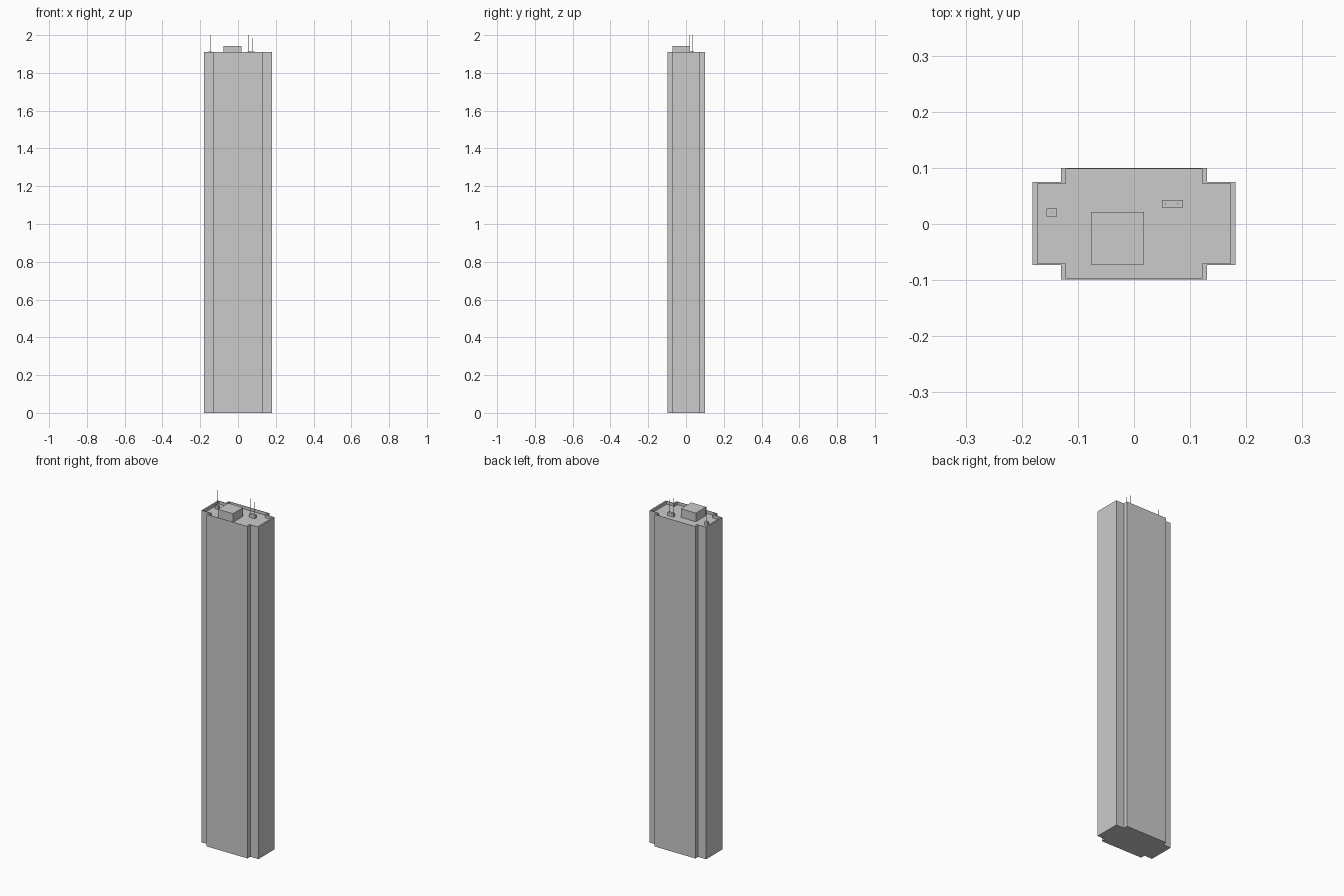
import bpy, bmesh

if "Cube" in bpy.data.objects:
    bpy.data.objects.remove(bpy.data.objects["Cube"])

TOP, ROOF = 1.91, 1.893


def finish(name, bm):
    bmesh.ops.recalc_face_normals(bm, faces=bm.faces)
    me = bpy.data.meshes.new(name)
    bm.to_mesh(me)
    bm.free()
    ob = bpy.data.objects.new(name, me)
    bpy.context.collection.objects.link(ob)
    return ob


def box(name, x0, x1, y0, y1, z0, z1):
    bm = bmesh.new()
    bmesh.ops.create_cube(bm, size=1)
    for v in bm.verts:
        v.co.x = x1 if v.co.x > 0 else x0
        v.co.y = y1 if v.co.y > 0 else y0
        v.co.z = z1 if v.co.z > 0 else z0
    return finish(name, bm)


def antenna(name, x, y, z1):
    bpy.ops.mesh.primitive_cylinder_add(vertices=8, radius=0.001, depth=z1 - ROOF,
                                        location=(x, y, (ROOF + z1) / 2))
    bpy.context.object.name = name


def cross(wx, wy0, wy1, cx, cy0, cy1):
    # plus-shaped outline: wide shallow wings and a deeper centre bay
    return [(-cx, cy0), (cx, cy0), (cx, wy0), (wx, wy0), (wx, wy1), (cx, wy1),
            (cx, cy1), (-cx, cy1), (-cx, wy1), (-wx, wy1), (-wx, wy0), (-cx, wy0)]


# Tower shell with a thin parapet around a recessed roof
outer = cross(0.181, -0.073, 0.075, 0.13, -0.099, 0.1)
inner = cross(0.172, -0.07, 0.072, 0.121, -0.097, 0.098)
bm = bmesh.new()
rings = [[bm.verts.new((x, y, z)) for x, y in pts]
         for pts, z in ((outer, 0), (outer, TOP), (inner, TOP), (inner, ROOF))]
bm.faces.new(rings[0])
bm.faces.new(rings[-1])
for a, b in zip(rings, rings[1:]):
    for i in range(12):
        j = (i + 1) % 12
        bm.faces.new((a[i], a[j], b[j], b[i]))
finish("tower", bm)

# Rooftop plant room
box("roof_plant_room", -0.077, 0.018, -0.072, 0.021, ROOF, 1.943)

# Antenna bases and masts
box("antenna_base_left", -0.156, -0.137, 0.013, 0.028, ROOF, 1.913)
box("antenna_base_right", 0.05, 0.087, 0.029, 0.043, ROOF, 1.913)
antenna("antenna_left", -0.147, 0.02, 2.0)
antenna("antenna_right_tall", 0.056, 0.036, 2.0)
antenna("antenna_right_short", 0.078, 0.036, 1.985)
